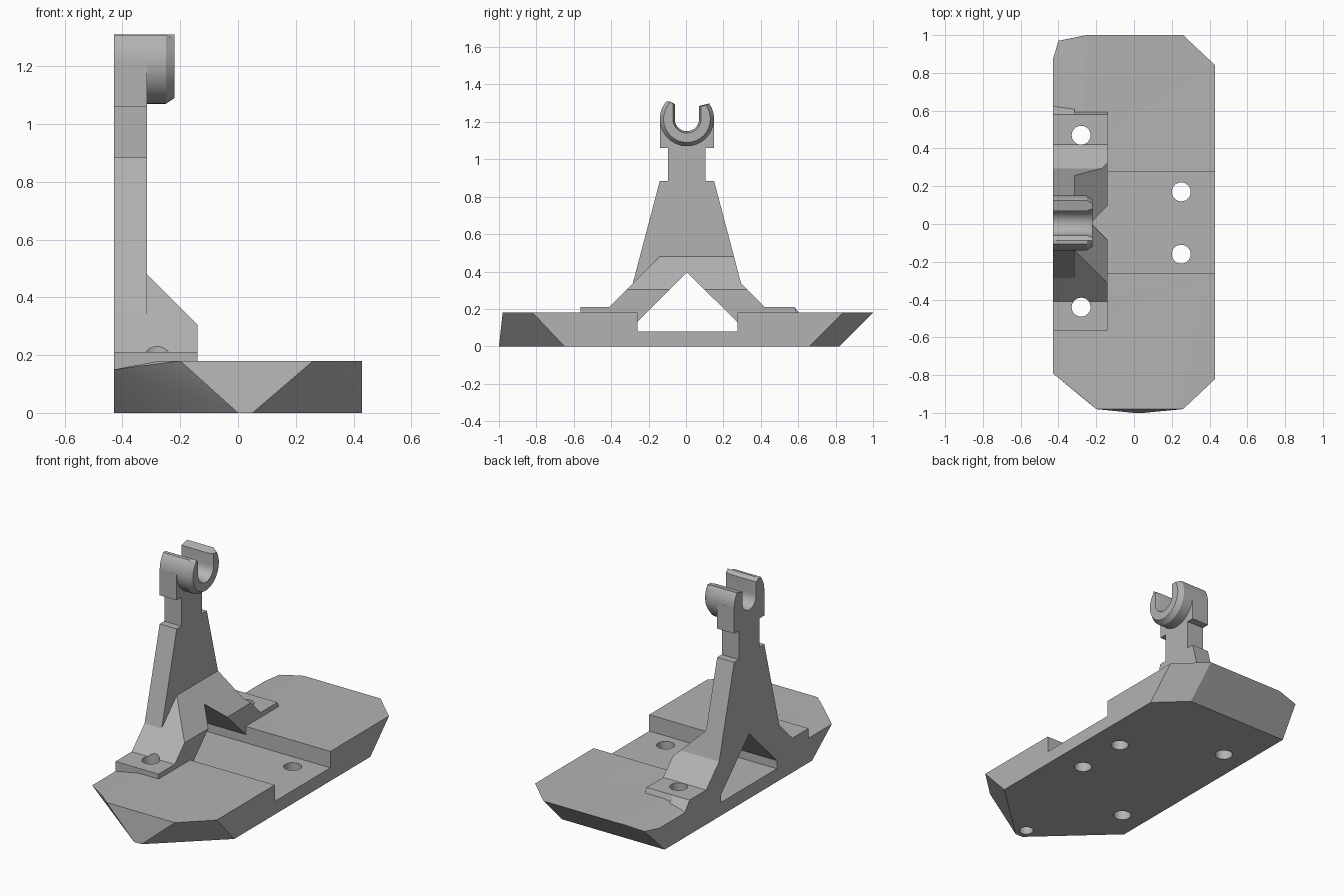
import bpy, bmesh
from math import sin, cos, radians

cube = bpy.data.objects.get("Cube")
if cube:
    bpy.data.objects.remove(cube, do_unlink=True)

grey = bpy.data.materials.new("plain grey")
grey.use_nodes = True
grey.diffuse_color = (0.45, 0.45, 0.45, 1)
grey.node_tree.nodes["Principled BSDF"].inputs["Base Color"].default_value = (0.45, 0.45, 0.45, 1)


def finish(name, bm):
    bmesh.ops.recalc_face_normals(bm, faces=bm.faces)
    mesh = bpy.data.meshes.new(name)
    bm.to_mesh(mesh)
    bm.free()
    mesh.materials.append(grey)
    obj = bpy.data.objects.new(name, mesh)
    bpy.context.collection.objects.link(obj)
    return obj


def loft(name, sections):
    """Join matching closed (y, z) profiles placed along x."""
    bm = bmesh.new()
    rings = [[bm.verts.new((x, y, z)) for y, z in prof] for x, prof in sections]
    for a, b in zip(rings, rings[1:]):
        for i in range(len(a)):
            j = (i + 1) % len(a)
            bm.faces.new((a[i], a[j], b[j], b[i]))
    bm.faces.new(rings[0])
    bm.faces.new(rings[-1][::-1])
    return finish(name, bm)


def prism(name, profile, x0, x1):
    return loft(name, [(x0, profile), (x1, profile)])


def hull(name, points):
    bm = bmesh.new()
    for p in points:
        bm.verts.new(p)
    bmesh.ops.convex_hull(bm, input=bm.verts)
    bmesh.ops.delete(bm, geom=[v for v in bm.verts if not v.link_faces], context='VERTS')
    bmesh.ops.dissolve_limit(bm, angle_limit=0.01, verts=bm.verts, edges=bm.edges)
    return finish(name, bm)


def drill(name, x, y, r, z0, z1):
    bm = bmesh.new()
    bmesh.ops.create_cone(bm, cap_ends=True, segments=32, radius1=r, radius2=r, depth=z1 - z0)
    bmesh.ops.translate(bm, verts=bm.verts, vec=(x, y, (z0 + z1) / 2))
    return finish(name, bm)


def cut(targets, cutter):
    cutter.hide_render = True
    for obj in targets:
        mod = obj.modifiers.new("cut", 'BOOLEAN')
        mod.operation = 'DIFFERENCE'
        mod.solver = 'EXACT'
        mod.object = cutter
        bpy.context.view_layer.objects.active = obj
        bpy.ops.object.modifier_apply(modifier=mod.name)
    bpy.data.objects.remove(cutter, do_unlink=True)


# Base slab with undercut corners and a lowered left edge
T = 0.18
base = hull("base", [
    (0.43, -0.82, T), (0.26, -0.98, T), (-0.2, -0.98, T), (-0.27, -0.92, T),
    (-0.43, -0.79, 0.15), (-0.43, 0.87, 0.15), (-0.4, 0.97, 0.16),
    (-0.27, 0.995, T), (-0.25, 1, T), (0.26, 1, T), (0.43, 0.84, T),
    (0.43, -0.65, 0), (0.05, -1, 0), (0, -1, 0), (-0.43, -0.6, 0),
    (-0.43, 0.82, 0), (0.26, 0.82, 0), (0.43, 0.66, 0)])
cut([base], prism("channel_cutter",
                  [(-0.26, 0.08), (0.275, 0.08), (0.275, 0.5), (-0.26, 0.5)], -0.6, 0.6))

# Upright plate with feet and a triangular arch
ARCH = [(0.275, 0.12), (0.275, 0.13), (0.005, 0.395), (-0.26, 0.13), (-0.26, 0.12)]
FOOT = [(-0.565, 0.12), (-0.565, 0.21), (-0.41, 0.21)]
tower = prism("tower", FOOT + [
    (-0.285, 0.335), (-0.14, 0.885), (-0.095, 0.885), (-0.095, 1.07),
    (0.105, 1.07), (0.105, 0.885), (0.15, 0.885), (0.295, 0.335),
    (0.42, 0.21), (0.58, 0.21), (0.65, 0.12)] + ARCH, -0.43, -0.315)

# Wide lower brace, its top sloping away from the upright
brace = prism("brace", FOOT + [
    (-0.12, 0.5), (0.2515, 0.5), (0.295, 0.335),
    (0.42, 0.21), (0.58, 0.21), (0.615, 0.12)] + ARCH, -0.33, -0.14)
cut([brace], hull("slope_cutter", [(x, y, z) for y in (-0.8, 0.8)
                                   for x, z in ((-0.4, 0.565), (0, 0.165), (0, 0.6))]))

# Screw holes
for x, y in ((0.25, 0.17), (0.25, -0.16)):
    cut([base], drill("hole_cutter", x, y, 0.05, -0.1, 0.5))
for y in (0.47, -0.44):
    cut([base, tower, brace], drill("hole_cutter", -0.28, y, 0.05, -0.1, 0.26))
cut([base], drill("hole_cutter", 0.03, -0.93, 0.04, -0.1, 0.06))

# Open ring clip on top
CY, CZ = 0.005, 1.215


def arc(r, a0, a1, n):
    angles = [radians(a0 + (a1 - a0) * i / n) for i in range(n + 1)]
    return [(CY + r * cos(a), CZ + r * sin(a)) for a in angles]


def c_shape(ro, ri):
    return (arc(ro, 140, 395, 40) + [(CY + ri, 1.285)] + arc(ri, 360, 180, 28)
            + [(CY - ri, 1.295), (CY - (ro + ri * 2) / 3, 1.31)])


clip = loft("clip", [(-0.43, c_shape(0.145, 0.065)), (-0.25, c_shape(0.145, 0.065)),
                     (-0.22, c_shape(0.125, 0.075))])
block = prism("clip_block", [(-0.14, CZ), (-0.14, 1.06), (0.15, 1.06), (0.15, CZ)]
              + arc(0.065, 360, 180, 28), -0.43, -0.315)

# Smooth the round surfaces, keep the edges sharp
bpy.ops.object.select_all(action='DESELECT')
for obj in (base, tower, brace, clip, block):
    obj.select_set(True)
bpy.context.view_layer.objects.active = base
bpy.ops.object.shade_smooth_by_angle(angle=radians(20))
